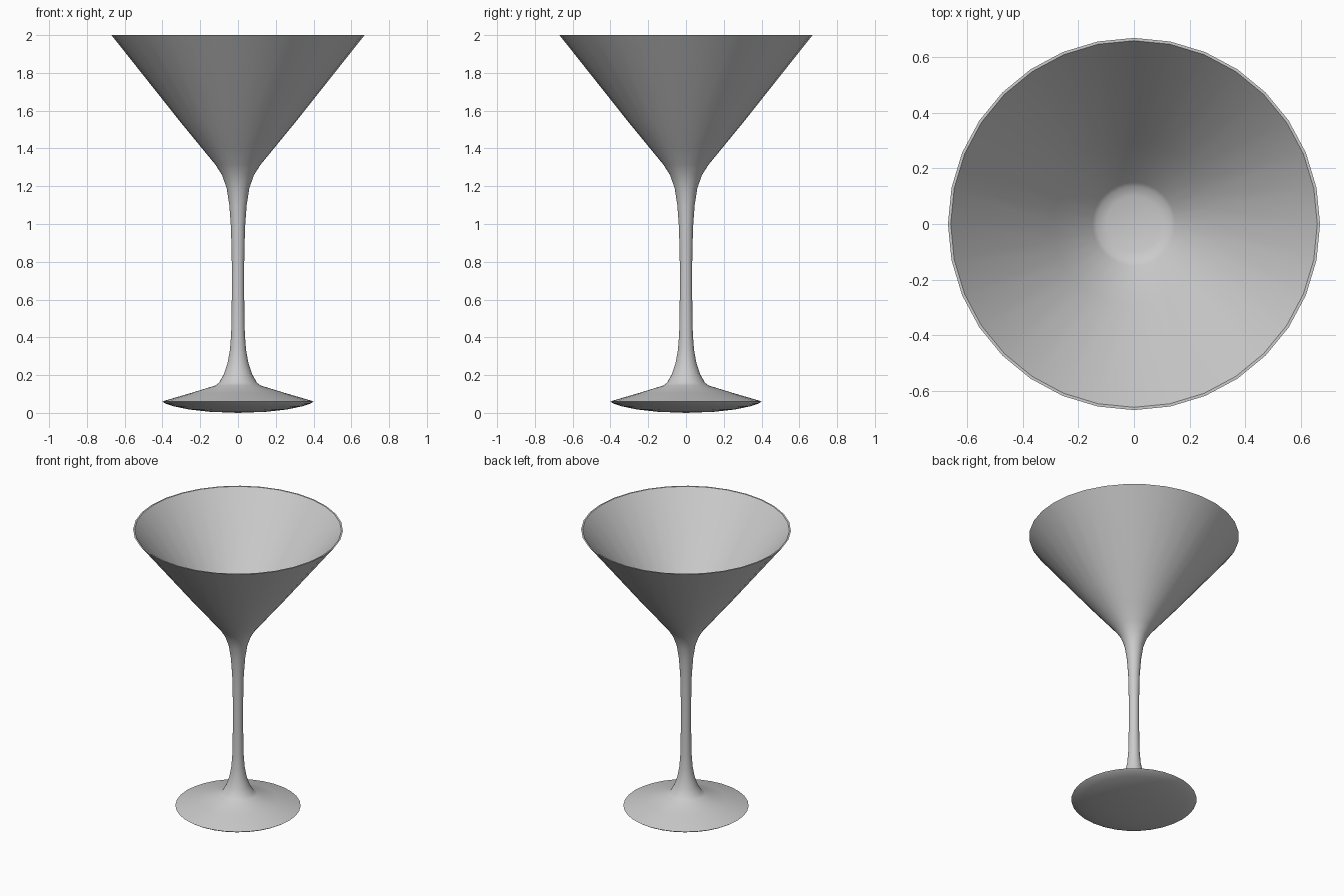
import bpy
import bmesh
import math

cube = bpy.data.objects.get("Cube")
if cube:
    bpy.data.objects.remove(cube, do_unlink=True)

SIDES = 32


def lathe(name, profile):
    """Revolve an (r, z) profile around the z axis into a smooth closed mesh."""
    bm = bmesh.new()
    verts = [bm.verts.new((r, 0, z)) for r, z in profile]
    edges = [bm.edges.new(pair) for pair in zip(verts, verts[1:])]
    bmesh.ops.spin(bm, geom=verts + edges, cent=(0, 0, 0), axis=(0, 0, 1),
                   angle=math.tau, steps=SIDES, use_duplicate=False)
    bmesh.ops.remove_doubles(bm, verts=bm.verts[:], dist=0.0005)
    bmesh.ops.recalc_face_normals(bm, faces=bm.faces[:])
    mesh = bpy.data.meshes.new(name)
    bm.to_mesh(mesh)
    bm.free()
    obj = bpy.data.objects.new(name, mesh)
    bpy.context.collection.objects.link(obj)
    bpy.ops.object.select_all(action="DESELECT")
    obj.select_set(True)
    bpy.context.view_layer.objects.active = obj
    bpy.ops.object.shade_smooth_by_angle(angle=math.radians(40))
    return obj


# Gently domed underside and sloping top of the foot
foot = [(0, 0), (0.15, 0.006), (0.26, 0.018), (0.34, 0.035), (0.385, 0.05),
        (0.4, 0.06), (0.38, 0.067), (0.25, 0.105), (0.12, 0.145)]

# Flared slender stem
stem = [(0.1, 0.16), (0.075, 0.205), (0.055, 0.265), (0.043, 0.33),
        (0.036, 0.42), (0.033, 0.6), (0.033, 0.8), (0.037, 0.98),
        (0.046, 1.1), (0.06, 1.19), (0.085, 1.26), (0.12, 1.315)]

# Conical bowl: outer wall, thin rim, inner wall and rounded floor
bowl = [(0.19, 1.4), (0.305, 1.54), (0.67, 2), (0.66, 2),
        (0.295, 1.54), (0.15, 1.365), (0.135, 1.352), (0.1, 1.342), (0, 1.335)]

lathe("cocktail_glass", foot + stem + bowl)
